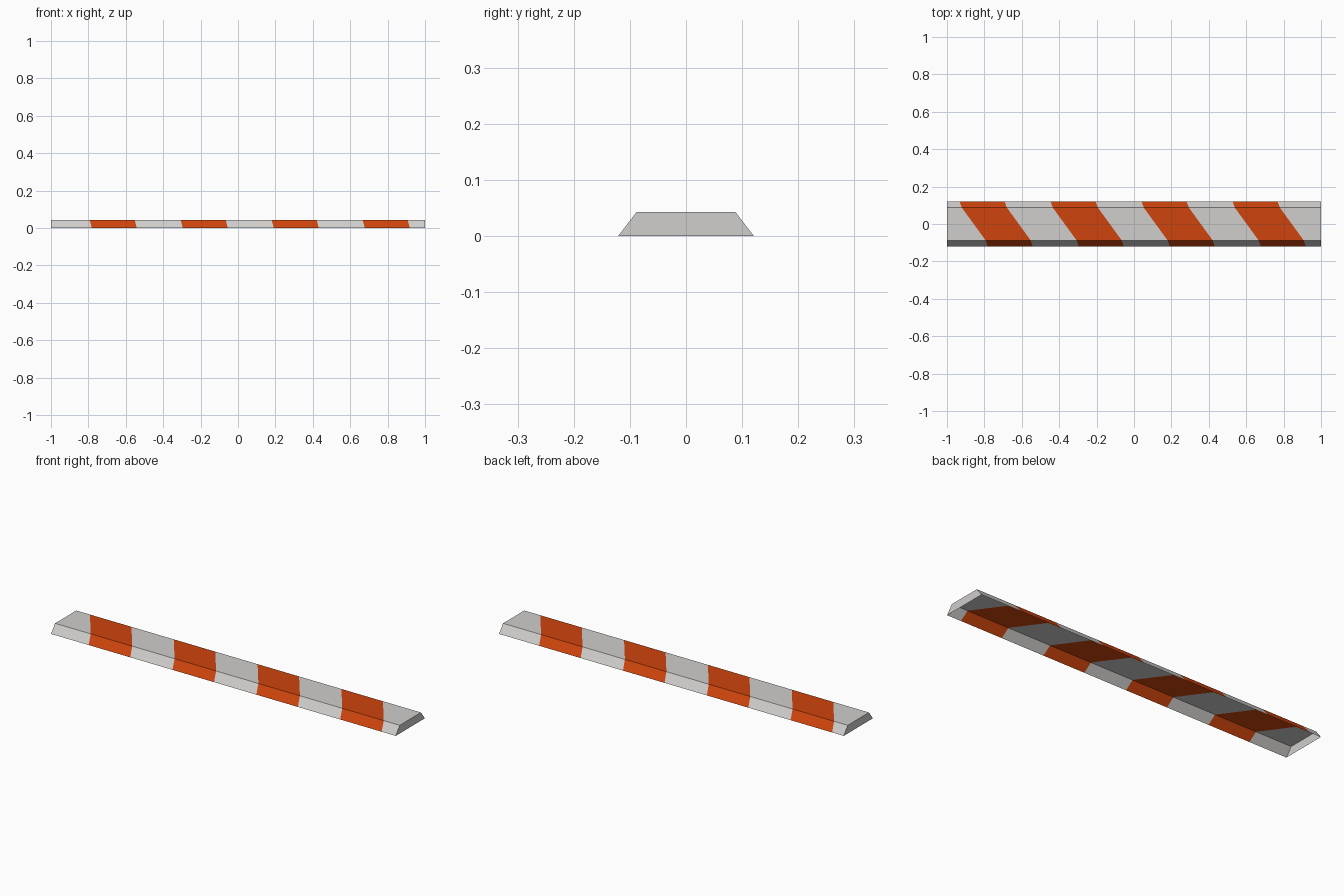
import bpy, bmesh

if "Cube" in bpy.data.objects:
    bpy.data.objects.remove(bpy.data.objects["Cube"])

def material(name, rgb):
    m = bpy.data.materials.new(name)
    m.diffuse_color = (*rgb, 1.0)
    m.use_nodes = True
    m.node_tree.nodes["Principled BSDF"].inputs["Base Color"].default_value = m.diffuse_color
    return m

# Cross-section from back bottom edge to front bottom edge:
# (y, z, x where the first stripe starts on that edge)
PROFILE = [(0.121, 0.0, -0.933), (0.088, 0.043, -0.921),
           (-0.088, 0.043, -0.793), (-0.121, 0.0, -0.782)]
PITCH, WIDTH, STRIPES = 0.4865, 0.241, 4

bm = bmesh.new()
rows = []
for y, z, start in PROFILE:
    xs = [-1.0]
    for i in range(STRIPES):
        xs += [start + i * PITCH, start + i * PITCH + WIDTH]
    xs.append(1.0)
    rows.append([bm.verts.new((x, y, z)) for x in xs])

# Sloped sides and top, every second column is an orange stripe
for a, b in zip(rows, rows[1:]):
    for i in range(len(a) - 1):
        f = bm.faces.new((a[i], b[i], b[i + 1], a[i + 1]))
        f.material_index = i % 2

# Plain end caps; the underside is open
bm.faces.new([r[0] for r in reversed(rows)])
bm.faces.new([r[-1] for r in rows])

# Make every face point outwards
bm.normal_update()
for f in bm.faces:
    c = f.calc_center_median()
    c.z -= 0.01
    if f.normal.dot(c) < 0:
        f.normal_flip()

mesh = bpy.data.meshes.new("striped_barrier_strip")
bm.to_mesh(mesh)
bm.free()
mesh.materials.append(material("light grey", (0.63, 0.62, 0.61)))
mesh.materials.append(material("warning orange", (0.62, 0.058, 0.004)))
obj = bpy.data.objects.new("striped_barrier_strip", mesh)
bpy.context.collection.objects.link(obj)
